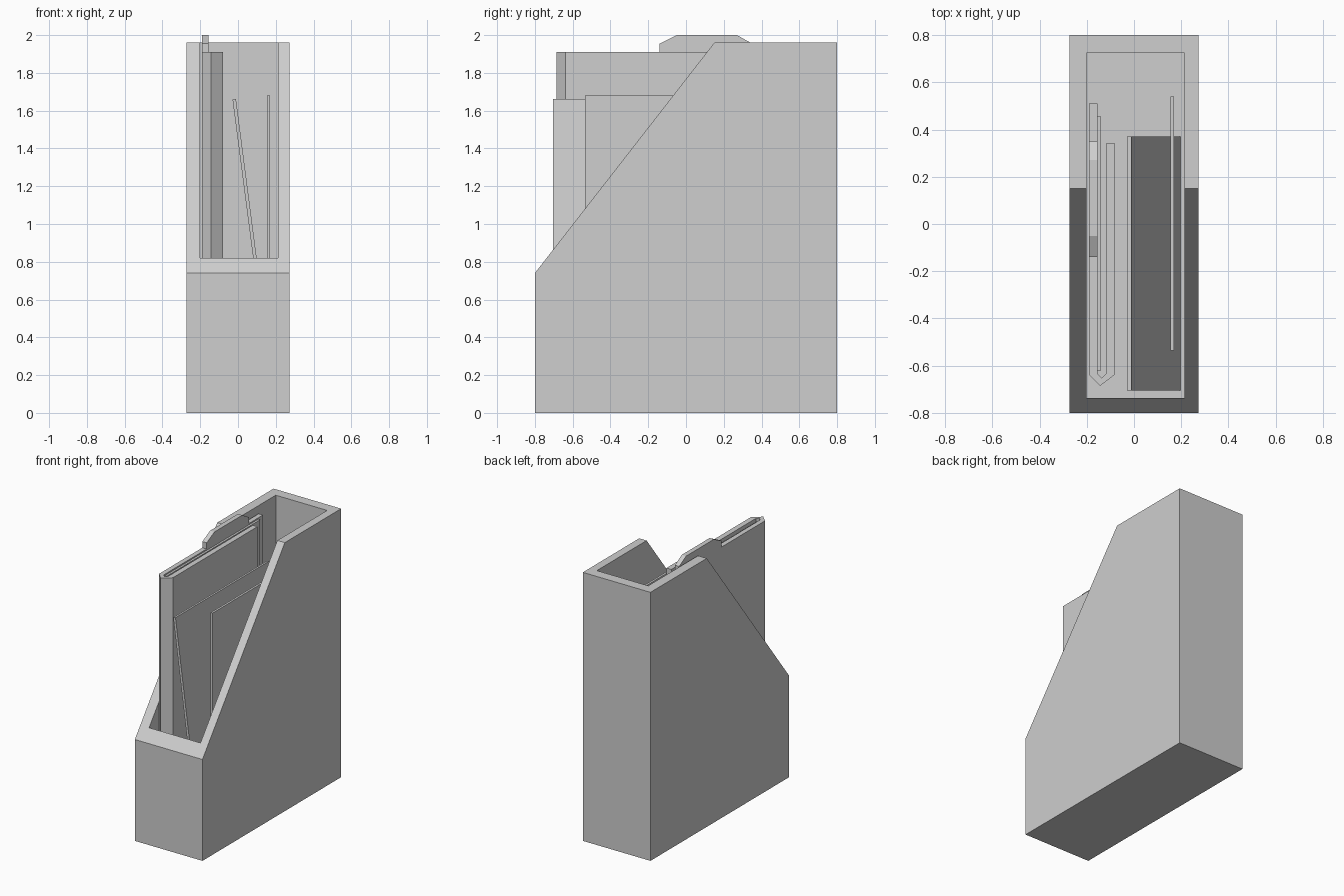
import bpy, bmesh
from mathutils import Vector

default = bpy.data.objects.get("Cube")
if default:
    bpy.data.objects.remove(default, do_unlink=True)

grey = bpy.data.materials.new("plain grey")
GREY = (0.62, 0.62, 0.62, 1)
grey.use_nodes = True
grey.diffuse_color = GREY
grey.node_tree.nodes["Principled BSDF"].inputs["Base Color"].default_value = GREY

FLOOR = 0.07


def prism(name, profile, axis, start, end):
    """Extrude a closed 2D profile along one axis, from start to end."""
    place = {"x": lambda a, b: (start, a, b),
             "y": lambda a, b: (a, start, b),
             "z": lambda a, b: (a, b, start)}[axis]
    shift = Vector([end - start if axis == k else 0 for k in "xyz"])
    bm = bmesh.new()
    base = bm.faces.new([bm.verts.new(place(a, b)) for a, b in profile])
    side = bmesh.ops.extrude_face_region(bm, geom=[base], use_keep_orig=True)
    moved = [v for v in side["geom"] if isinstance(v, bmesh.types.BMVert)]
    bmesh.ops.translate(bm, verts=moved, vec=shift)
    bmesh.ops.recalc_face_normals(bm, faces=bm.faces)
    mesh = bpy.data.meshes.new(name)
    bm.to_mesh(mesh)
    bm.free()
    mesh.materials.append(grey)
    obj = bpy.data.objects.new(name, mesh)
    bpy.context.collection.objects.link(obj)
    return obj


def rect(a0, a1, b0, b1):
    return [(a0, b0), (a1, b0), (a1, b1), (a0, b1)]


# Holder: slant-cut box, hollowed from above
holder = prism("file_holder",
               [(-0.8, 0), (0.8, 0), (0.8, 1.96), (0.15, 1.96), (-0.8, 0.74)],
               "x", -0.273, 0.273)
cutter = prism("cavity_cutter", rect(-0.202, 0.213, -0.737, 0.724), "z", FLOOR, 2.3)
cutter.hide_render = True
cut = holder.modifiers.new("hollow", "BOOLEAN")
cut.operation = "DIFFERENCE"
cut.solver = "EXACT"
cut.object = cutter
bpy.context.view_layer.objects.active = holder
bpy.ops.object.modifier_apply(modifier=cut.name)
bpy.data.objects.remove(cutter, do_unlink=True)

# Folder: two leaves joined by a pointed spine fold
prism("folder",
      [(-0.19, 0.51), (-0.19, -0.64), (-0.144, -0.686), (-0.08, -0.637),
       (-0.08, 0.34), (-0.119, 0.34), (-0.119, -0.635), (-0.136, -0.652),
       (-0.155, -0.635), (-0.155, 0.51)],
      "z", FLOOR, 1.91)

# Index tab on the taller leaf
prism("folder_tab",
      [(-0.14, 1.91), (-0.14, 1.955), (-0.05, 2.0), (0.27, 2.0),
       (0.35, 1.955), (0.35, 1.91)],
      "x", -0.19, -0.155)

# Paper inside the folder
prism("folder_paper", rect(-0.155, -0.14, -0.62, 0.455), "z", FLOOR, 1.9)

# Loose sheets: one leaning across, one upright
prism("leaning_sheet",
      [(0.178, FLOOR), (0.196, FLOOR + 0.002), (-0.011, 1.663), (-0.029, 1.66)],
      "y", -0.705, 0.37)
prism("upright_sheet", rect(0.154, 0.17, -0.535, 0.54), "z", FLOOR, 1.68)
